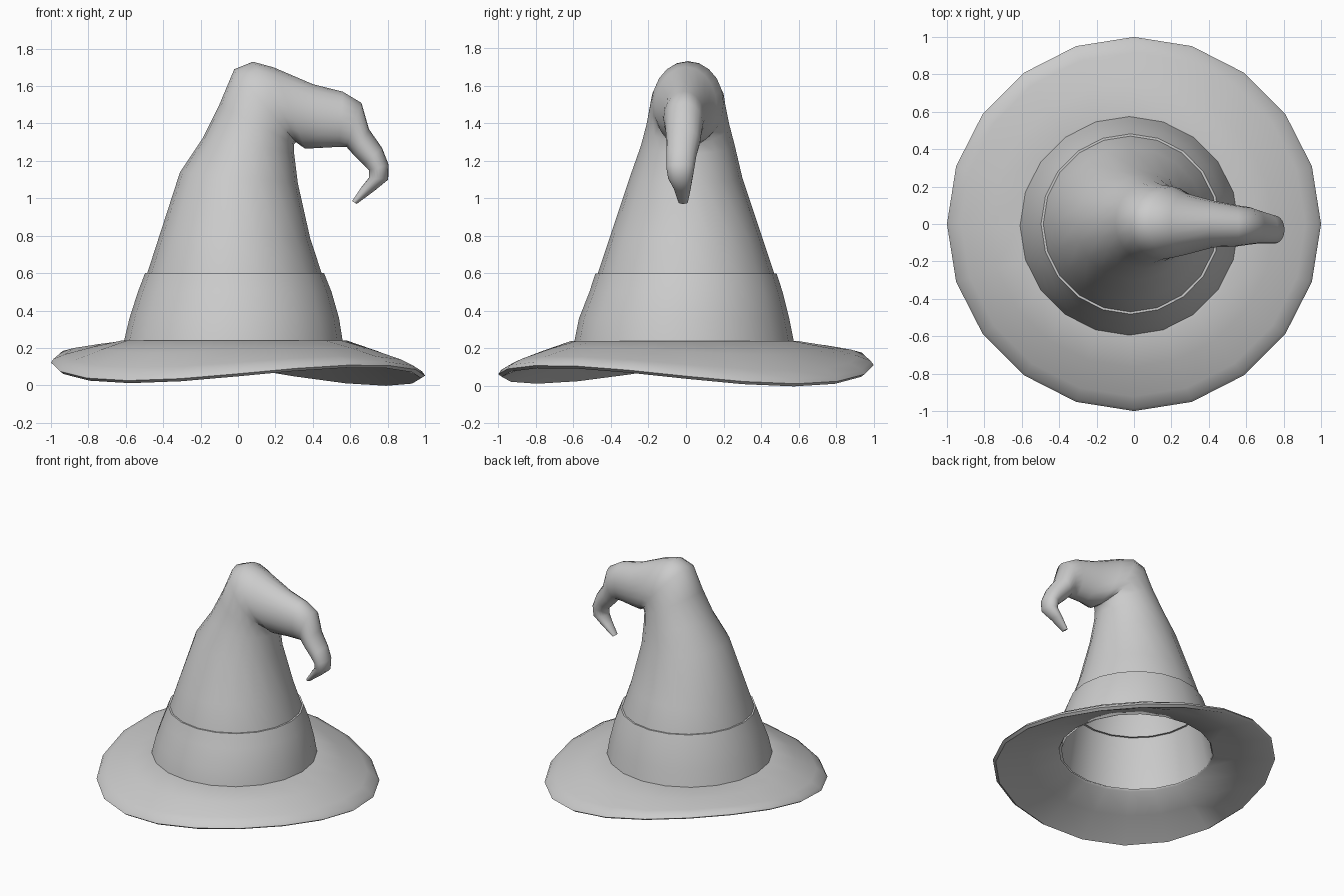
import bpy
import bmesh
import math
from mathutils import Vector

SIDES = 20

default_cube = bpy.data.objects.get("Cube")
if default_cube:
    bpy.data.objects.remove(default_cube, do_unlink=True)

felt = bpy.data.materials.new("grey felt")
felt.use_nodes = True
grey = (0.6, 0.6, 0.6, 1)
felt.diffuse_color = grey
felt.node_tree.nodes["Principled BSDF"].inputs["Base Color"].default_value = grey


def skin_rings(name, rings, loop=False, cap_end=False, angle=50):
    """Join successive rings of points into one smooth surface."""
    bm = bmesh.new()
    rows = [[bm.verts.new(point) for point in ring] for ring in rings]
    pairs = list(zip(rows, rows[1:]))
    if loop:
        pairs.append((rows[-1], rows[0]))
    for low, high in pairs:
        for k in range(SIDES):
            n = (k + 1) % SIDES
            bm.faces.new((low[k], low[n], high[n], high[k]))
    if cap_end:
        bm.faces.new(rows[-1])
    bmesh.ops.recalc_face_normals(bm, faces=bm.faces)
    mesh = bpy.data.meshes.new(name)
    bm.to_mesh(mesh)
    bm.free()
    mesh.materials.append(felt)
    obj = bpy.data.objects.new(name, mesh)
    bpy.context.collection.objects.link(obj)
    bpy.ops.object.select_all(action="DESELECT")
    obj.select_set(True)
    bpy.context.view_layer.objects.active = obj
    bpy.ops.object.shade_smooth_by_angle(angle=math.radians(angle))
    return obj


def angles():
    return [math.tau * k / SIDES for k in range(SIDES)]


def oval(outer, inner, half_width, shift=0):
    """Oval ring spanning two points of the side outline (x, z)."""
    a = Vector((outer[0], shift, outer[1]))
    b = Vector((inner[0], shift, inner[1]))
    centre, arm = (a + b) / 2, (a - b) / 2
    side = Vector((0, half_width, 0))
    return [centre + arm * math.cos(t) + side * math.sin(t) for t in angles()]


# Brim: a thin ring whose rim waves up and down
def rim_height(t):
    wave = -0.065 * math.sin(2 * t)
    tilt = 0.025 * math.sin(t) - 0.035 * math.cos(t)
    return 0.095 + wave + tilt


def brim_ring(radius, droop, drop):
    inward = (1 - radius) * 0.05
    return [(radius * math.cos(t) - inward, radius * math.sin(t) - inward / 2,
             0.24 + (rim_height(t) - 0.24) * droop + drop) for t in angles()]


# radius, share of the rim's droop, drop below the upper surface
brim_section = [
    (0.54, 0, -0.01), (0.60, 0, 0), (0.76, 0.35, 0.005), (0.92, 0.74, 0.008),
    (0.985, 0.95, 0.006), (1, 1, -0.008), (0.98, 1, -0.022),
    (0.76, 0.4, -0.025), (0.55, 0, -0.025),
]
skin_rings("brim", [brim_ring(*p) for p in brim_section], loop=True)

# Hat band: flared wrap with a small lip turned in at the top
band_rings = [
    oval((-0.61, 0.235), (0.56, 0.235), 0.585, -0.01),
    oval((-0.58, 0.36), (0.54, 0.36), 0.56, -0.01),
    oval((-0.535, 0.5), (0.5, 0.5), 0.515),
    oval((-0.497, 0.6), (0.46, 0.6), 0.482),
    oval((-0.47, 0.6), (0.43, 0.6), 0.455),
]
skin_rings("hat_band", band_rings)

# Crown: hollow cone folding over into a drooping curled tip
crown_rings = [
    oval((-0.56, 0.22), (0.51, 0.22), 0.535),
    oval((-0.485, 0.6), (0.447, 0.6), 0.47),
    oval((-0.43, 0.77), (0.385, 0.79), 0.41),
    oval((-0.31, 1.14), (0.32, 1.08), 0.3),
    oval((-0.19, 1.32), (0.3, 1.24), 0.25, 0.01),
    oval((-0.1, 1.5), (0.3, 1.29), 0.22, 0.01),
    oval((-0.02, 1.69), (0.31, 1.3), 0.2, 0.01),
    oval((0.08, 1.73), (0.33, 1.285), 0.19, 0.01),
    oval((0.19, 1.7), (0.36, 1.265), 0.165),
    oval((0.4, 1.61), (0.45, 1.27), 0.125),
    oval((0.56, 1.57), (0.54, 1.275), 0.11, -0.01),
    oval((0.66, 1.51), (0.58, 1.275), 0.1, -0.01),
    oval((0.7, 1.37), (0.62, 1.23), 0.09, -0.015),
    oval((0.77, 1.27), (0.67, 1.18), 0.08, -0.025),
    oval((0.805, 1.18), (0.7, 1.15), 0.075, -0.03),
    oval((0.803, 1.1), (0.7, 1.11), 0.065, -0.03),
    oval((0.73, 1.04), (0.66, 1.06), 0.045, -0.02),
    oval((0.635, 0.97), (0.61, 0.985), 0.025, -0.015),
]
skin_rings("crown", crown_rings, cap_end=True)
